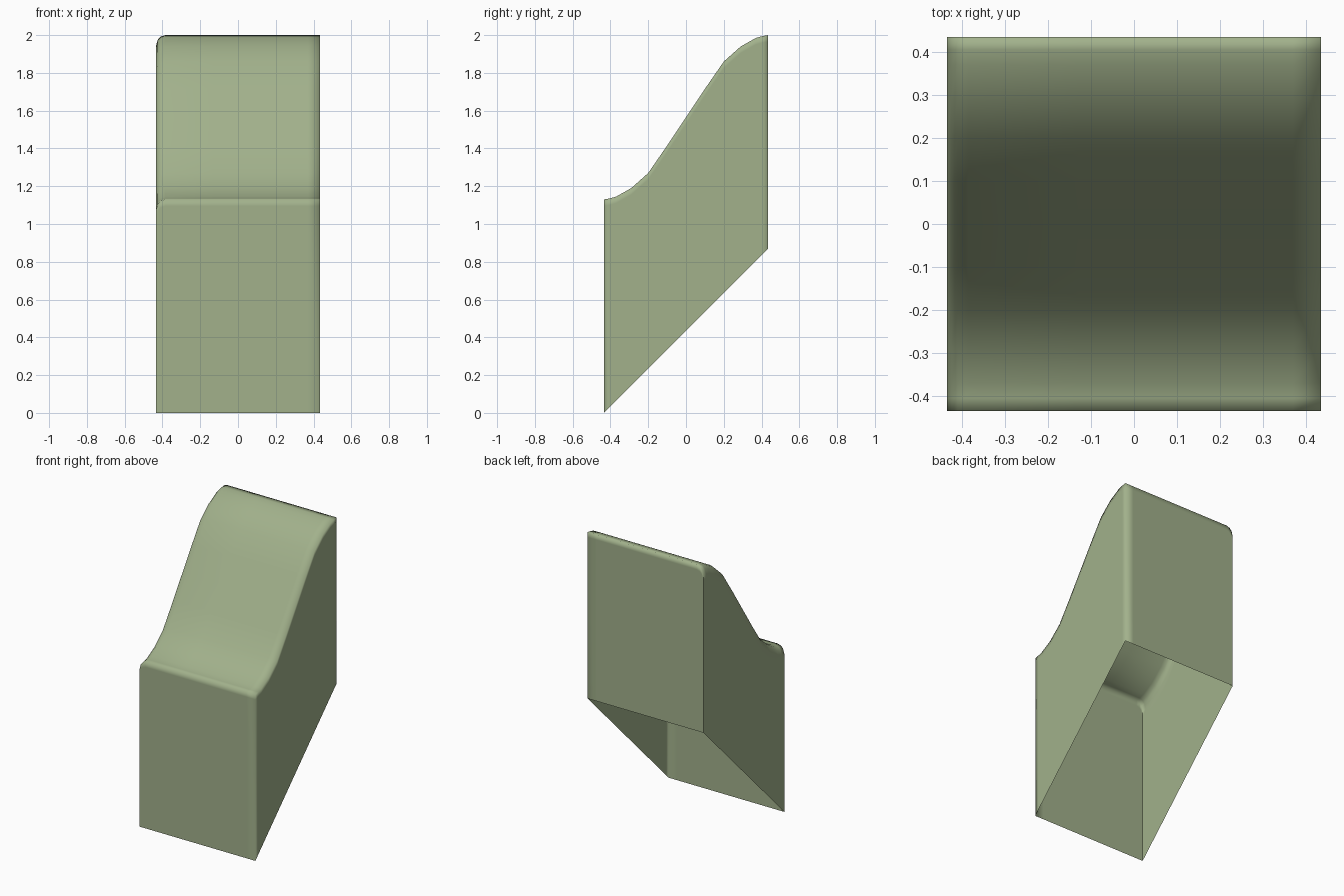
import bpy
import bmesh

cube = bpy.data.objects.get("Cube")
if cube:
    bpy.data.objects.remove(cube, do_unlink=True)

HALF = 0.435      # half of the square footprint
MID_Z = 1.565     # height at the middle of the sloping top

# Sage green finish
sage = bpy.data.materials.new("sage_green")
sage.use_nodes = True
sage.diffuse_color = (0.36, 0.44, 0.26, 1)
sage.node_tree.nodes["Principled BSDF"].inputs["Base Color"].default_value = sage.diffuse_color

# S-shaped top: half of the curve, mirrored through its middle
half_curve = [(0.1, 0.15), (0.2, 0.295), (0.29, 0.375), (0.37, 0.42), (0.405, 0.43), (HALF, 0.435)]
curve = [(-y, -z) for y, z in reversed(half_curve)] + [(0, 0)] + half_curve

# Columns across the width, with the drop that rounds the -x rim
columns = [(-HALF, 0.06), (-0.425, 0.025), (-0.41, 0.008), (-0.385, 0),
           (-0.13, 0), (0.13, 0), (0.37, 0), (HALF, 0)]

bm = bmesh.new()

# Curved top surface
grid = [[bm.verts.new((x, y, MID_Z + z - drop)) for y, z in curve] for x, drop in columns]
for left, right in zip(grid, grid[1:]):
    for i in range(len(curve) - 1):
        bm.faces.new((left[i], right[i], right[i + 1], left[i + 1]))

# Walls run from the rim down to the slanted open bottom
rim = ([c[0] for c in grid] + grid[-1][1:]
       + [c[-1] for c in reversed(grid[:-1])] + grid[0][-2:0:-1])
support = [bm.verts.new((v.co.x, v.co.y, v.co.z - 0.035)) for v in rim]
bottom = [bm.verts.new((v.co.x, v.co.y, v.co.y + HALF)) for v in rim]
for upper, lower in ((rim, support), (support, bottom)):
    for i in range(len(rim)):
        j = (i + 1) % len(rim)
        bm.faces.new((upper[i], lower[i], lower[j], upper[j]))

# Soft shading everywhere except the two upright -x corners
bmesh.ops.recalc_face_normals(bm, faces=bm.faces)
for face in bm.faces:
    face.smooth = True
for edge in bm.edges:
    a, b = (v.co for v in edge.verts)
    upright = abs(a.x - b.x) + abs(a.y - b.y) < 1e-5
    if upright and a.x < -HALF + 0.001 and abs(a.y) > HALF - 0.001:
        edge.smooth = False

mesh = bpy.data.meshes.new("sloped_block_shell")
bm.to_mesh(mesh)
bm.free()
mesh.materials.append(sage)
shell = bpy.data.objects.new("sloped_block_shell", mesh)
bpy.context.collection.objects.link(shell)
